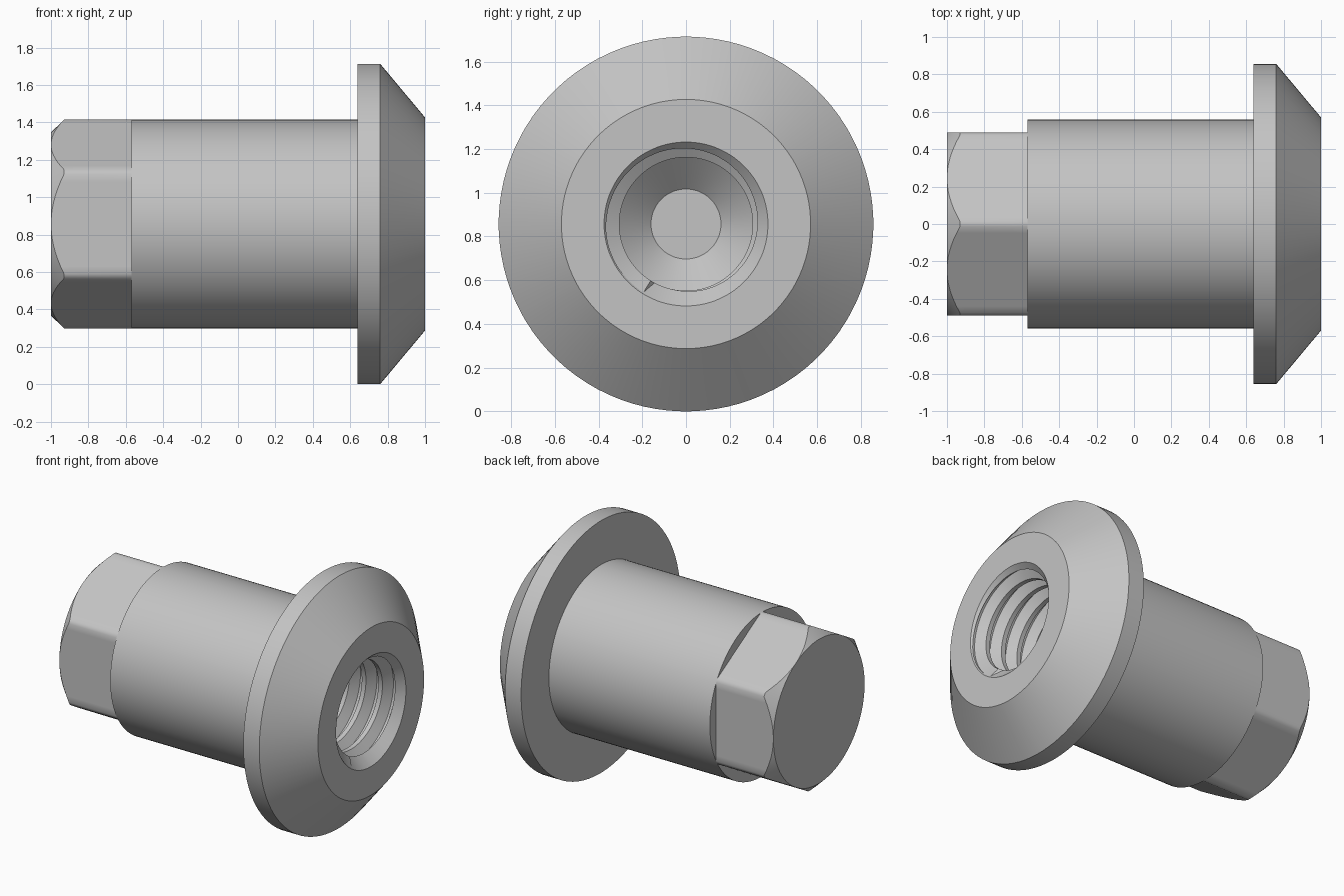
import bpy, bmesh
from math import acos, cos, sin, pi, radians

cube = bpy.data.objects.get("Cube")
if cube:
    bpy.data.objects.remove(cube)

steel = bpy.data.materials.new("plain_grey_steel")
steel.use_nodes = True
GREY = (0.55, 0.55, 0.55, 1)
steel.diffuse_color = GREY
steel.node_tree.nodes["Principled BSDF"].inputs["Base Color"].default_value = GREY

# Main dimensions; the axis runs along x
FLANGE_R, SLEEVE_R, FLAT_R = 0.857, 0.558, 0.49
STEP_X, FLANGE_X = -0.57, 0.64
MINOR_R, MAJOR_R, MOUTH_R = 0.305, 0.368, 0.375
PITCH, PHASE, THREAD_END = 0.124, 0.918, -0.62

# Angles shared by every part: columns per hexagon flat, plus a closing column
half = acos(FLAT_R / SLEEVE_R)
COLS = 16
angles = [side * pi / 3 - half + 2 * half * i / (COLS - 1)
          for side in range(6) for i in range(COLS)]
angles.append(angles[0] + 2 * pi)


def loft(name, rows):
    """Skin rows around the x axis; each row maps an angle to (x, radius)."""
    bm = bmesh.new()
    grid = []
    for row in rows:
        ring = []
        for a in angles:
            x, r = row(a)
            ring.append(bm.verts.new((x, r * cos(a), FLANGE_R + r * sin(a))))
        grid.append(ring)
    for low, high in zip(grid, grid[1:]):
        for j in range(len(angles) - 1):
            bm.faces.new((low[j], low[j + 1], high[j + 1], high[j]))
    bmesh.ops.remove_doubles(bm, verts=bm.verts, dist=1e-5)
    mesh = bpy.data.meshes.new(name)
    bm.to_mesh(mesh)
    bm.free()
    mesh.materials.append(steel)
    obj = bpy.data.objects.new(name, mesh)
    bpy.context.collection.objects.link(obj)
    bpy.ops.object.select_all(action='DESELECT')
    obj.select_set(True)
    bpy.context.view_layer.objects.active = obj
    bpy.ops.object.shade_smooth_by_angle(angle=radians(35))
    return obj


def circle(x, r):
    return lambda a: (x, r)


# Hexagonal end with its conical chamfer
def hex_r(a):
    offset = (a + pi / 6) % (pi / 3) - pi / 6
    return min(FLAT_R / cos(offset), SLEEVE_R)


def hex_chamfer(a):
    return -1 + (hex_r(a) - FLAT_R) * 1.03, hex_r(a)


loft("hex_end", [circle(-1, 0), circle(-1, FLAT_R), hex_chamfer,
                 lambda a: (STEP_X, hex_r(a))])

# Round sleeve with the step behind the hexagon
loft("sleeve", [lambda a: (STEP_X, hex_r(a)), circle(STEP_X, SLEEVE_R),
                circle(FLANGE_X, SLEEVE_R)])

# Flange with sloping face
loft("flange", [circle(FLANGE_X, SLEEVE_R), circle(FLANGE_X, FLANGE_R),
                circle(0.76, FLANGE_R), circle(1, 0.57), circle(1, MOUTH_R)])


# Right-hand internal thread
def thread_r(x, a):
    off = (x - PHASE - PITCH * a / (2 * pi) + PITCH / 2) % PITCH - PITCH / 2
    t = (abs(off) / PITCH - 1 / 16) / (5 / 16)
    return MAJOR_R - (MAJOR_R - MINOR_R) * min(max(t, 0), 1)


def thread_start(a):
    """Where the mouth chamfer runs into the thread."""
    x = 1.0
    while thread_r(x, a) < MOUTH_R - (1 - x):
        x -= 0.0005
    return x, thread_r(x, a)


starts = {a: thread_start(a) for a in angles[:-1]}
starts[angles[-1]] = starts[angles[0]]


def helix(offset):
    def row(a):
        x = PHASE + PITCH * a / (2 * pi) + offset
        x = max(min(x, starts[a][0]), THREAD_END)
        return x, thread_r(x, a)
    return row


rows = [circle(1, MOUTH_R), lambda a: starts[a]]
for turn in range(2, -15, -1):
    for edge in (3 / 8, 1 / 16, -1 / 16, -3 / 8):
        rows.append(helix((turn + edge) * PITCH))

# Drill-point bottom of the blind hole
rows += [circle(THREAD_END, MINOR_R), circle(THREAD_END - 0.13, 0.16),
         circle(THREAD_END - 0.13, 0)]
loft("threaded_bore", rows)
